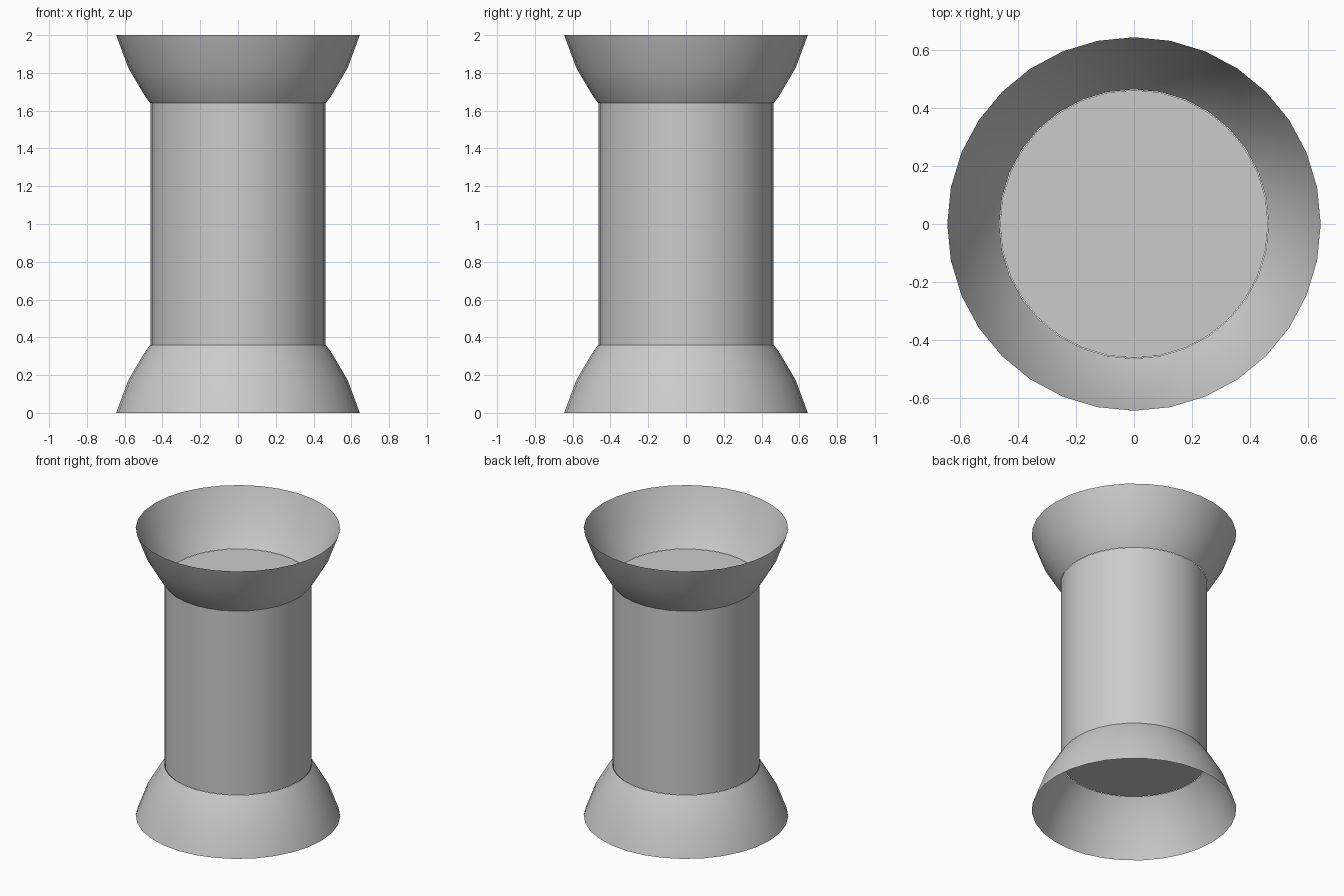
import bpy, bmesh
from math import cos, sin, pi, radians

if "Cube" in bpy.data.objects:
    bpy.data.objects.remove(bpy.data.objects["Cube"])

SIDES = 32


def revolve(name, profile, caps=False):
    """Spin (radius, z) points around z; optionally close both ends."""
    bm = bmesh.new()
    rings = [[bm.verts.new((r * cos(2 * pi * i / SIDES), r * sin(2 * pi * i / SIDES), z))
              for i in range(SIDES)] for r, z in profile]
    for a, b in zip(rings, rings[1:]):
        for i in range(SIDES):
            j = (i + 1) % SIDES
            bm.faces.new((a[i], a[j], b[j], b[i]))
    if caps:
        bm.faces.new(rings[0][::-1])
        bm.faces.new(rings[-1])
    mesh = bpy.data.meshes.new(name)
    bm.to_mesh(mesh)
    bm.free()
    ob = bpy.data.objects.new(name, mesh)
    bpy.context.collection.objects.link(ob)
    bpy.ops.object.select_all(action='DESELECT')
    ob.select_set(True)
    bpy.context.view_layer.objects.active = ob
    bpy.ops.object.shade_smooth_by_angle(angle=radians(30))
    return ob


# Solid centre column, closed at both ends
revolve("column", [(0.463, 0.36), (0.463, 1.64)], caps=True)

# Open, thin flared skirts, mirrored top and bottom
flare = [(0.645, 0.0), (0.58, 0.175), (0.491, 0.325), (0.465, 0.36)]
revolve("bottom_flare", flare)
revolve("top_flare", [(r, 2 - z) for r, z in reversed(flare)])
